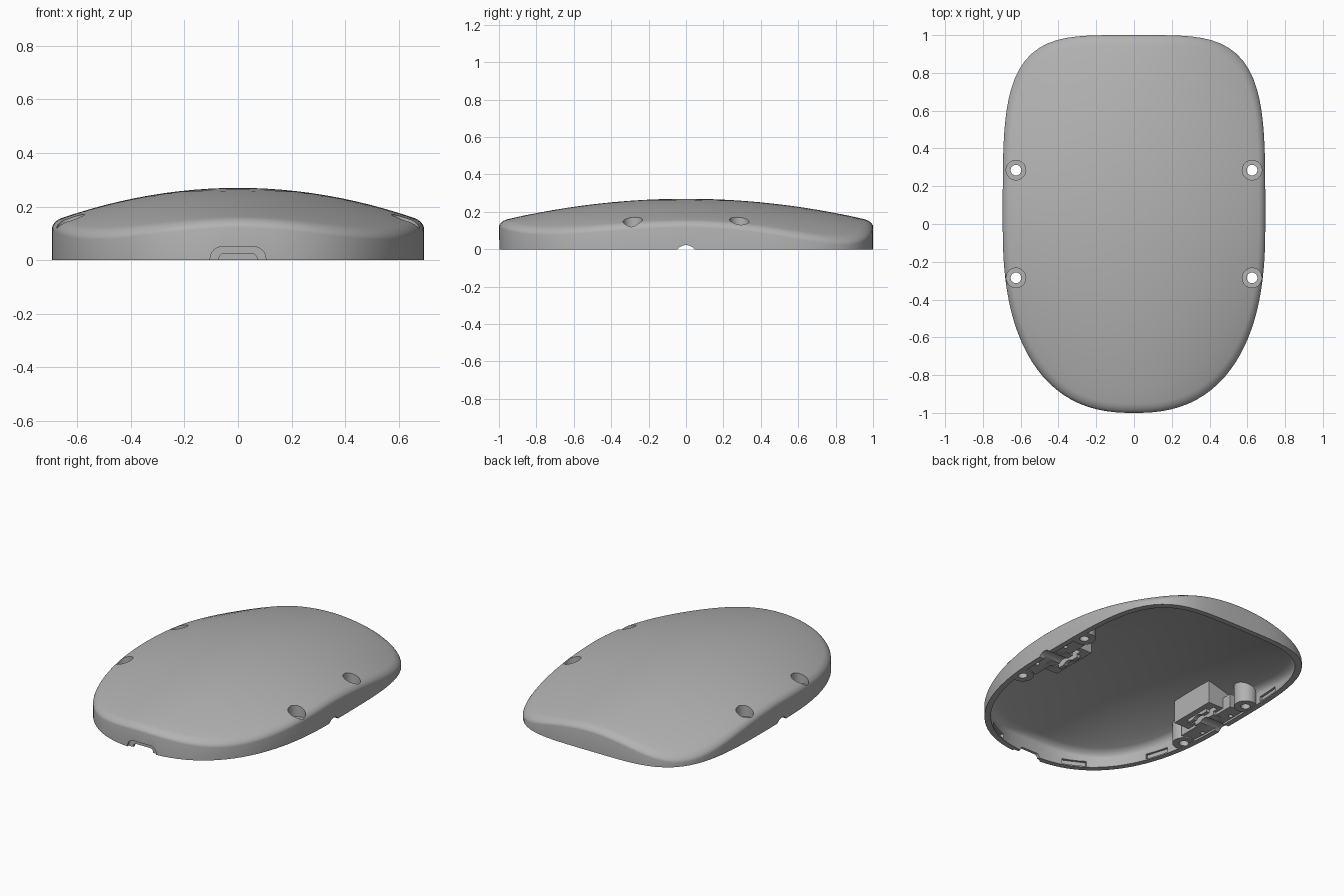
import bpy, bmesh, math
from mathutils import Matrix, Vector

if "Cube" in bpy.data.objects:
    bpy.data.objects.remove(bpy.data.objects["Cube"])

HALF_W, HALF_L, WALL, SEGS = 0.695, 1.0, 0.035, 128

grey = bpy.data.materials.new("plain grey")
grey.use_nodes = True
grey.diffuse_color = (0.45, 0.45, 0.45, 1)
grey.node_tree.nodes["Principled BSDF"].inputs["Base Color"].default_value = (0.45, 0.45, 0.45, 1)


def outline(angle, inset=0.0):
    """Footprint point: round front end, squarer back end."""
    c, s = math.cos(angle), math.sin(angle)
    n = 4.2 if s > 0 else 2.45
    r = (abs(c / (HALF_W - inset)) ** n + abs(s / (HALF_L - inset)) ** n) ** (-1 / n)
    return Vector((r * c, r * s, 0))


def dome(x, y):
    return 0.27 - 0.26 * x * x - 0.12 * y * y - 0.16 * x * x * y * y


def finish(bm, name):
    bmesh.ops.recalc_face_normals(bm, faces=bm.faces)
    mesh = bpy.data.meshes.new(name)
    bm.to_mesh(mesh)
    bm.free()
    mesh.materials.append(grey)
    obj = bpy.data.objects.new(name, mesh)
    bpy.context.collection.objects.link(obj)
    return obj


def domed_solid(name, inset, bottom):
    """Straight wall, rounded shoulder and shallow dome."""
    steps = [(1 - 0.05 * (1 - math.cos(t)), 0.028 * (1 - math.sin(t)))
             for t in (math.radians(15 * k) for k in range(7))]
    steps += [(0.95 * (1 - k / 12), 0) for k in range(1, 12)]
    bm = bmesh.new()
    edge = [outline(2 * math.pi * i / SEGS, inset) for i in range(SEGS)]
    rings = [[bm.verts.new((p.x, p.y, bottom)) for p in edge]]
    for scale, drop in steps:
        ring = []
        for p in edge:
            x, y = p.x * scale, p.y * scale
            ring.append(bm.verts.new((x, y, max(dome(x, y) - drop - inset, 0.006))))
        rings.append(ring)
    bm.faces.new(rings[0])
    top = bm.verts.new((0, 0, dome(0, 0) - inset))
    for i in range(SEGS):
        j = (i + 1) % SEGS
        for low, high in zip(rings, rings[1:]):
            bm.faces.new((low[i], low[j], high[j], high[i]))
        bm.faces.new((rings[-1][i], rings[-1][j], top))
    return finish(bm, name)


def box(name, x, y, z, turn=0.0, round_y=0.0):
    """Box from (min, max) ranges, optionally rounded along y or turned about its centre."""
    spans = [Vector(r) for r in (x, y, z)]
    size = [r[1] - r[0] for r in spans]
    mid = Vector([(r[0] + r[1]) / 2 for r in spans])
    bm = bmesh.new()
    bmesh.ops.create_cube(bm, size=1)
    bmesh.ops.scale(bm, vec=size, verts=bm.verts)
    if round_y:
        along = [e for e in bm.edges if abs(e.verts[0].co.y - e.verts[1].co.y) > 1e-5]
        bmesh.ops.bevel(bm, geom=along, offset=round_y, segments=8, affect='EDGES', profile=0.5)
    bmesh.ops.transform(bm, matrix=Matrix.Translation(mid) @ Matrix.Rotation(turn, 4, 'Z'), verts=bm.verts)
    return finish(bm, name)


def cylinder(name, radius, start, end):
    start, end = Vector(start), Vector(end)
    axis = end - start
    bm = bmesh.new()
    turn = axis.to_track_quat('Z', 'Y').to_matrix().to_4x4()
    bmesh.ops.create_cone(bm, cap_ends=True, segments=40, radius1=radius, radius2=radius,
                          depth=axis.length, matrix=Matrix.Translation((start + end) / 2) @ turn)
    return finish(bm, name)


def cut(target, cutter):
    mod = target.modifiers.new("cut", 'BOOLEAN')
    mod.operation, mod.solver, mod.object = 'DIFFERENCE', 'EXACT', cutter
    bpy.context.view_layer.update()
    bpy.context.view_layer.objects.active = target
    bpy.ops.object.modifier_apply(modifier=mod.name)
    bpy.data.objects.remove(cutter)


def mirrored(side, low, high):
    return tuple(sorted((side * low, side * high)))


shell = domed_solid("domed_cover", 0.0, 0.0)
cavity = domed_solid("cavity", WALL, -0.05)
SCREW_X, SCREW_Y = 0.625, 0.285

# Solid features left standing inside the cavity
for side in (-1, 1):
    cut(cavity, box("latch_block", mirrored(side, 0.455, 0.8), (-0.17, 0.15), (0.03, 0.4)))
    cut(cavity, box("latch_pad", mirrored(side, 0.565, 0.8), (-0.235, 0.215), (0.012, 0.1)))
    cut(cavity, box("latch_step", mirrored(side, 0.49, 0.6), (-0.085, 0.085), (0.008, 0.1)))
    for end in (-1, 1):
        spot = (side * SCREW_X, end * SCREW_Y)
        cut(cavity, cylinder("screw_post", 0.068, (*spot, 0.004), (*spot, 0.4)))
cut(shell, cavity)

# Screw holes, latch pockets and the pin groove
for side in (-1, 1):
    cut(shell, box("latch_pocket", mirrored(side, 0.515, 0.545), (-0.12, 0.12), (-0.05, 0.1)))
    for end in (-1, 1):
        spot = (side * SCREW_X, end * SCREW_Y)
        cut(shell, cylinder("screw_hole", 0.028, (*spot, -0.1), (*spot, 0.4)))
        cut(shell, cylinder("screw_recess", 0.052, (*spot, 0.095), (*spot, 0.4)))
        pin = (side * 0.64, end * 0.13)
        cut(shell, cylinder("pin_hole", 0.014, (*pin, -0.05), (*pin, 0.05)))
cut(shell, cylinder("side_groove", 0.056, (-0.8, 0, -0.034), (0.8, 0, -0.034)))

# Cable port at the front: shallow surround and through opening
cut(shell, box("port_surround", (-0.104, 0.104), (-1.1, -0.982), (-0.05, 0.05), round_y=0.045))
cut(shell, box("port_opening", (-0.072, 0.072), (-1.1, -0.9), (-0.025, 0.025), round_y=0.022))

# Snap slots around the inside of the wall
for degrees in (-72, -40, 35):
    for angle in (math.radians(degrees), math.radians(180 - degrees)):
        p = outline(angle, WALL)
        along = outline(angle + 0.02, WALL) - outline(angle - 0.02, WALL)
        cut(shell, box("snap_slot", (p.x - 0.075, p.x + 0.075), (p.y - 0.014, p.y + 0.014),
                       (0.008, 0.04), turn=math.atan2(along.y, along.x)))

bpy.ops.object.select_all(action='DESELECT')
shell.select_set(True)
bpy.context.view_layer.objects.active = shell
bpy.ops.object.shade_smooth_by_angle(angle=math.radians(35))
